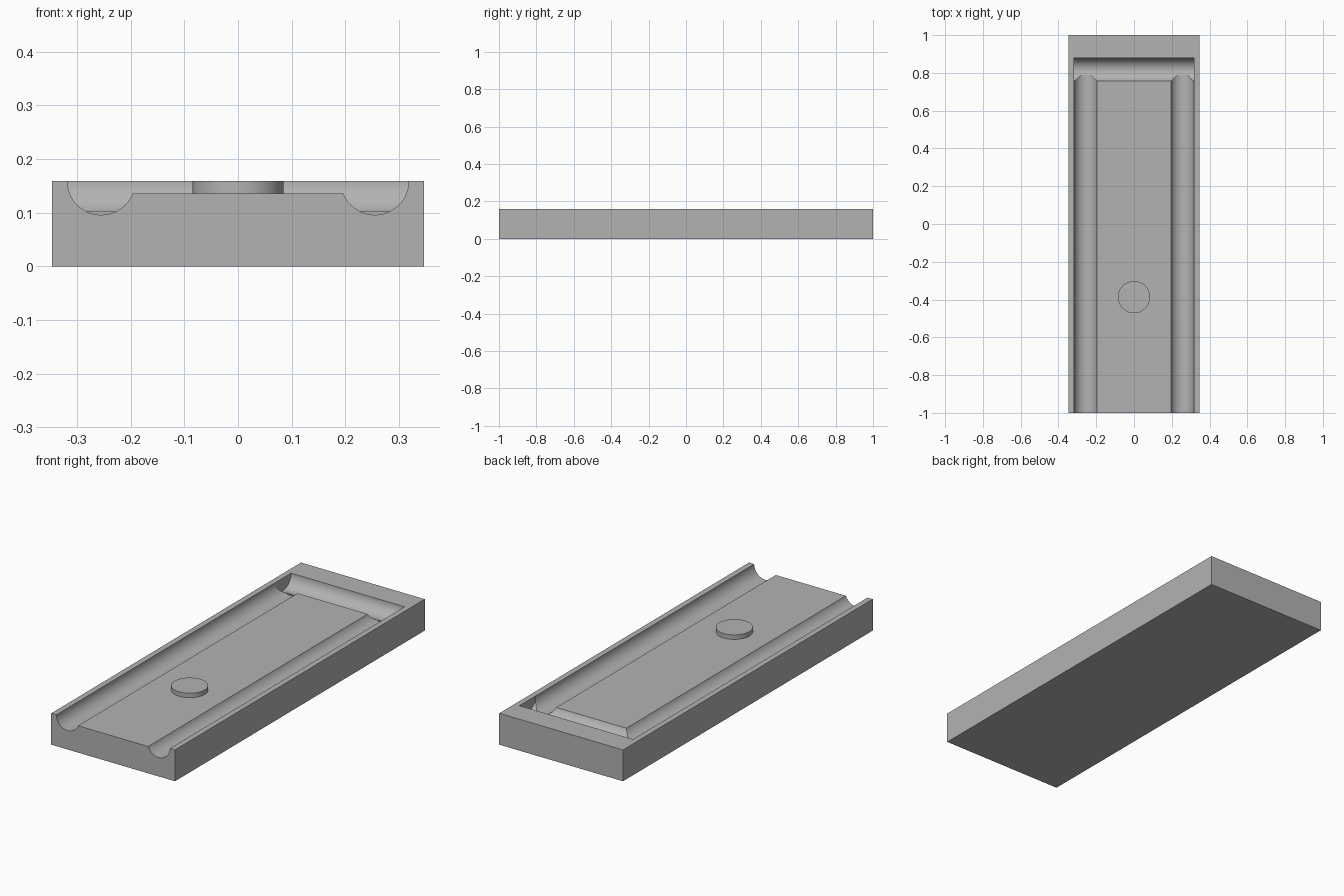
import bpy
from math import pi, radians

default = bpy.data.objects.get("Cube")
if default:
    bpy.data.objects.remove(default, do_unlink=True)

HALF_W, TOP, FLOOR = 0.347, 0.159, 0.136
GROOVE_R, GROOVE_X, CROSS_Y = 0.063, 0.255, 0.816
SIDE_END = 0.788

grey = bpy.data.materials.new("plain grey")
grey.use_nodes = True
colour = (0.45, 0.45, 0.45, 1)
grey.diffuse_color = colour
grey.node_tree.nodes["Principled BSDF"].inputs["Base Color"].default_value = colour


def box(name, low, high):
    centre = [(a + b) / 2 for a, b in zip(low, high)]
    bpy.ops.mesh.primitive_cube_add(size=1, location=centre)
    ob = bpy.context.object
    ob.name = name
    ob.scale = [b - a for a, b in zip(low, high)]
    bpy.ops.object.transform_apply(location=False, rotation=False, scale=True)
    ob.data.materials.append(grey)
    return ob


def rod(name, radius, length, centre, rotation=(0, 0, 0)):
    bpy.ops.mesh.primitive_cylinder_add(vertices=64, radius=radius, depth=length,
                                        location=centre, rotation=rotation)
    ob = bpy.context.object
    ob.name = name
    ob.data.materials.append(grey)
    return ob


def smooth(ob):
    bpy.ops.object.select_all(action='DESELECT')
    ob.select_set(True)
    bpy.context.view_layer.objects.active = ob
    bpy.ops.object.shade_smooth_by_angle(angle=radians(20))


# Solid base block
base = box("base_block", (-HALF_W, -1, 0), (HALF_W, 1, TOP))

# Lowered centre floor, two long grooves open at the front, one cross groove
cutters = [box("floor_cutter", (-GROOVE_X, -1.1, FLOOR), (GROOVE_X, CROSS_Y, 0.3))]
for side in (-1, 1):
    cutters.append(rod("side_groove_cutter", GROOVE_R, SIDE_END + 1.1,
                       (side * GROOVE_X, (SIDE_END - 1.1) / 2, TOP), (pi / 2, 0, 0)))
cutters.append(rod("cross_groove_cutter", GROOVE_R, 2 * (GROOVE_X + GROOVE_R),
                   (0, CROSS_Y, TOP), (0, pi / 2, 0)))

for cutter in cutters:
    cutter.hide_render = True
    bpy.context.view_layer.objects.active = base
    cut = base.modifiers.new("cut", 'BOOLEAN')
    cut.operation, cut.solver, cut.object = 'DIFFERENCE', 'EXACT', cutter
    bpy.ops.object.modifier_apply(modifier=cut.name)
    bpy.data.objects.remove(cutter, do_unlink=True)
smooth(base)

# Round button standing on the floor, flush with the rim
button = rod("round_button", 0.085, TOP - FLOOR + 0.01,
             (0, -0.387, (TOP + FLOOR - 0.01) / 2))
smooth(button)
